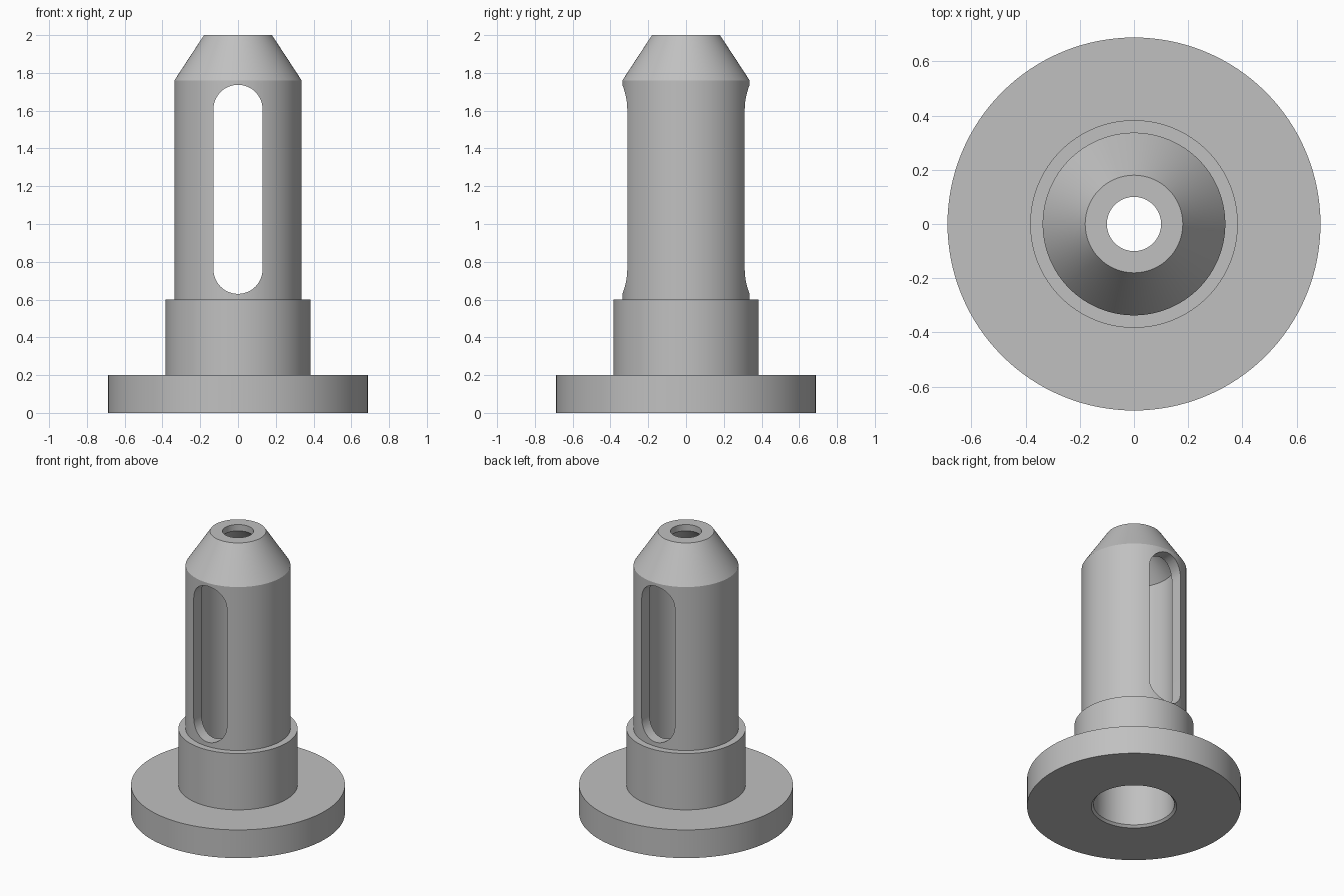
import bpy, bmesh, math
from mathutils import Matrix, Vector

cube = bpy.data.objects.get("Cube")
if cube:
    bpy.data.objects.remove(cube, do_unlink=True)

SEGMENTS = 128

grey = bpy.data.materials.new("plain grey")
grey.use_nodes = True
colour = (0.53, 0.53, 0.53, 1)
grey.diffuse_color = colour
grey.node_tree.nodes["Principled BSDF"].inputs["Base Color"].default_value = colour


def add_object(name, bm):
    bmesh.ops.recalc_face_normals(bm, faces=bm.faces)
    mesh = bpy.data.meshes.new(name)
    bm.to_mesh(mesh)
    bm.free()
    mesh.materials.append(grey)
    obj = bpy.data.objects.new(name, mesh)
    bpy.context.collection.objects.link(obj)
    return obj


def lathe(name, profile):
    """Turn a closed (radius, height) outline around the z axis."""
    bm = bmesh.new()
    verts = [bm.verts.new((r, 0, z)) for r, z in profile]
    edges = [bm.edges.new((a, b)) for a, b in zip(verts, verts[1:] + verts[:1])]
    bmesh.ops.spin(bm, geom=verts + edges, cent=(0, 0, 0), axis=(0, 0, 1),
                   angle=math.tau, steps=SEGMENTS, use_merge=True)
    bmesh.ops.remove_doubles(bm, verts=bm.verts, dist=1e-5)
    return add_object(name, bm)


def slot_cutter(name, radius, low, high, depth):
    """Round-ended bar running along y."""
    bm = bmesh.new()
    ring = []
    steps = 24
    for centre, start in ((high - radius, 0), (low + radius, math.pi)):
        for i in range(steps + 1):
            a = start + math.pi * i / steps
            ring.append(bm.verts.new((radius * math.cos(a), -depth,
                                      centre + radius * math.sin(a))))
    face = bm.faces.new(ring)
    new = bmesh.ops.extrude_face_region(bm, geom=[face])["geom"]
    bmesh.ops.translate(bm, vec=(0, 2 * depth, 0),
                        verts=[g for g in new if isinstance(g, bmesh.types.BMVert)])
    return add_object(name, bm)


# Hollow body: flange, collar, barrel, tapered tip, then back down the bore
body = lathe("flanged_nozzle", [
    (0.275, 0), (0.688, 0), (0.688, 0.2),      # flange
    (0.383, 0.2), (0.383, 0.6),                # collar
    (0.337, 0.6), (0.337, 1.76),               # barrel
    (0.18, 2), (0.1, 2),                       # tip
    (0.1, 1.955), (0.26, 1.78),                # inner cone
    (0.26, 0.015),                             # bore and its chamfer
])

# Long slot through front and back walls
cutter = slot_cutter("slot_cutter", 0.13, 0.63, 1.737, 0.5)
cutter.hide_render = True
cutter.hide_set(True)

slot = body.modifiers.new("slot", "BOOLEAN")
slot.operation = "DIFFERENCE"
slot.solver = "EXACT"
slot.object = cutter

bpy.ops.object.select_all(action="DESELECT")
body.select_set(True)
bpy.context.view_layer.objects.active = body
bpy.ops.object.modifier_apply(modifier=slot.name)
bpy.data.objects.remove(cutter, do_unlink=True)
bpy.ops.object.shade_smooth_by_angle(angle=math.radians(25))
